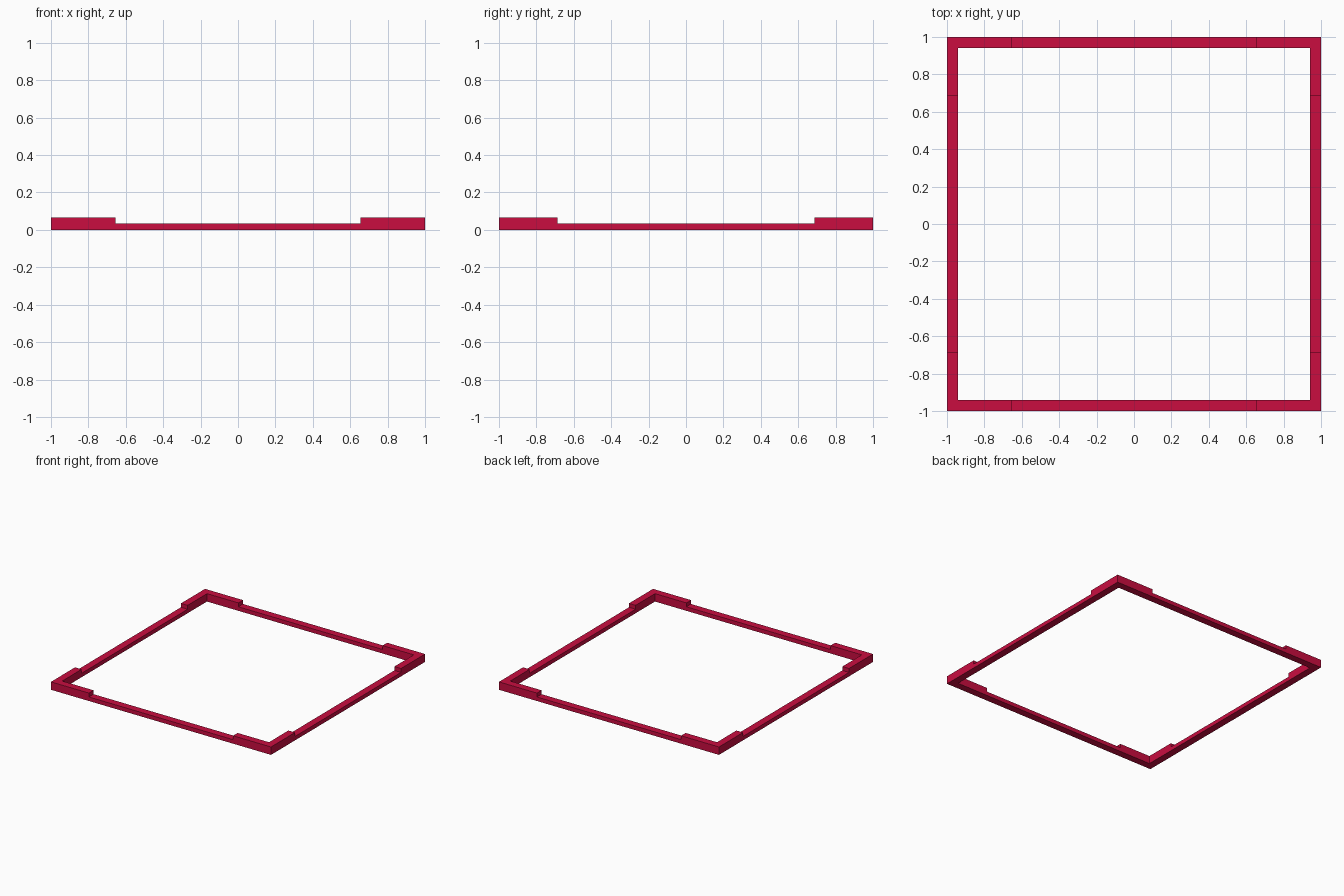
import bpy, bmesh
from mathutils import Vector

if "Cube" in bpy.data.objects:
    bpy.data.objects.remove(bpy.data.objects["Cube"])

OUT, INN = 1.0, 0.94          # outer and inner edge of the frame
STEP_X, STEP_Y = 0.655, 0.688  # where the raised corners begin
LOW, HIGH = 0.033, 0.065      # rail and corner heights

red = bpy.data.materials.new("crimson")
red.diffuse_color = (0.585, 0.004, 0.051, 1)
red.use_nodes = True
red.node_tree.nodes["Principled BSDF"].inputs["Base Color"].default_value = red.diffuse_color

bm = bmesh.new()

# Plan of the frame: a grid of cells, keeping only the border ones
xs = [-OUT, -INN, -STEP_X, STEP_X, INN, OUT]
ys = [-OUT, -INN, -STEP_Y, STEP_Y, INN, OUT]
grid = [[bm.verts.new((x, y, 0)) for y in ys] for x in xs]
for i in range(5):
    for j in range(5):
        if i in (0, 4) or j in (0, 4):
            bm.faces.new((grid[i][j], grid[i + 1][j], grid[i + 1][j + 1], grid[i][j + 1]))
bmesh.ops.delete(bm, geom=[v for v in bm.verts if not v.link_faces], context='VERTS')


def raise_faces(faces, height, keep):
    """Extrude a region of faces straight up."""
    res = bmesh.ops.extrude_face_region(bm, geom=faces, use_keep_orig=keep)
    verts = [g for g in res["geom"] if isinstance(g, bmesh.types.BMVert)]
    bmesh.ops.translate(bm, verts=verts, vec=Vector((0, 0, height)))
    return [g for g in res["geom"] if isinstance(g, bmesh.types.BMFace)]


# Low rail all the way round, then the four raised corners
top = raise_faces(bm.faces[:], LOW, True)
corners = []
for f in top:
    c = f.calc_center_median()
    if abs(c.x) > STEP_X and abs(c.y) > STEP_Y:
        corners.append(f)
raise_faces(corners, HIGH - LOW, False)

bmesh.ops.recalc_face_normals(bm, faces=bm.faces[:])
mesh = bpy.data.meshes.new("stepped_frame")
bm.to_mesh(mesh)
bm.free()
mesh.materials.append(red)
frame = bpy.data.objects.new("stepped_frame", mesh)
bpy.context.collection.objects.link(frame)
